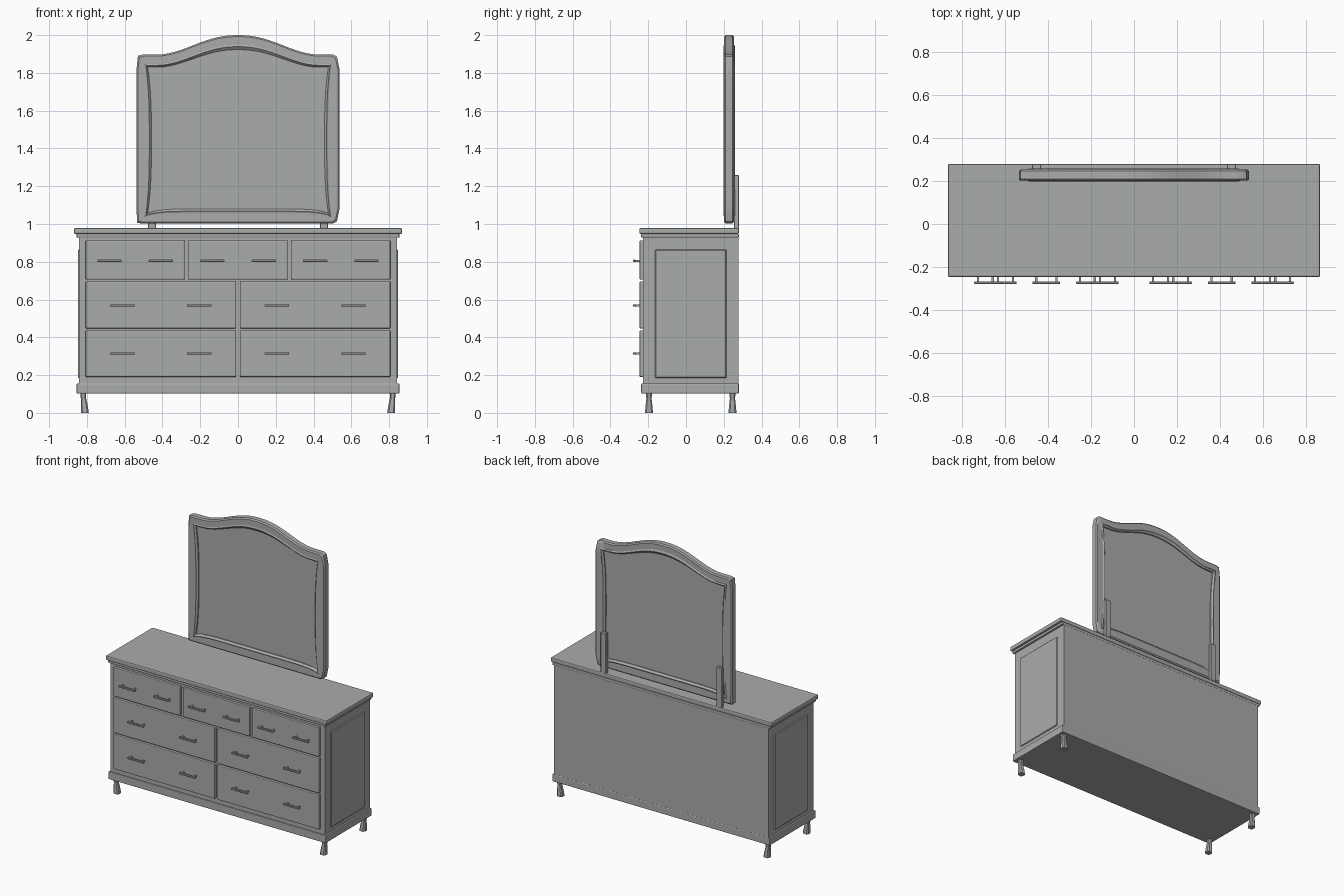
import bpy, bmesh, math

if "Cube" in bpy.data.objects:
    bpy.data.objects.remove(bpy.data.objects["Cube"])

paint = bpy.data.materials.new("grey_paint")
paint.diffuse_color = (0.40, 0.415, 0.405, 1)
paint.use_nodes = True
paint.node_tree.nodes["Principled BSDF"].inputs["Base Color"].default_value = paint.diffuse_color


def finish(name, bm):
    bmesh.ops.recalc_face_normals(bm, faces=bm.faces)
    me = bpy.data.meshes.new(name)
    bm.to_mesh(me)
    bm.free()
    me.materials.append(paint)
    ob = bpy.data.objects.new(name, me)
    bpy.context.collection.objects.link(ob)
    return ob


def box(name, x, y, z, bevel=0, segments=2):
    """Box from (min, max) ranges, with optional rounded edges."""
    bm = bmesh.new()
    bmesh.ops.create_cube(bm, size=1)
    for v in bm.verts:
        v.co = [r[0] if c < 0 else r[1] for c, r in zip(v.co, (x, y, z))]
    ob = finish(name, bm)
    if bevel:
        m = ob.modifiers.new("rounding", "BEVEL")
        m.width, m.segments = bevel, segments
    return ob


def smooth(ob):
    for o in bpy.context.selected_objects:
        o.select_set(False)
    ob.select_set(True)
    bpy.context.view_layer.objects.active = ob
    bpy.ops.object.shade_smooth_by_angle(angle=math.radians(35))


# Cabinet carcass, plinth and top
box("cabinet_body", (-0.842, 0.842), (-0.228, 0.278), (0.11, 0.935))
box("plinth", (-0.854, 0.854), (-0.237, 0.28), (0.102, 0.156), 0.005)
box("top_moulding", (-0.855, 0.855), (-0.238, 0.28), (0.928, 0.948), 0.005)
box("top_slab", (-0.868, 0.868), (-0.247, 0.28), (0.947, 0.979), 0.007)
for s in (-1, 1):
    box("side_panel", sorted((s * 0.83, s * 0.848)), (-0.165, 0.215), (0.185, 0.865), 0.005, 1)


# Drawers, each with two bar handles
def handle(x, z):
    box("handle_bar", (x - 0.064, x + 0.064), (-0.280, -0.268), (z - 0.006, z + 0.006), 0.002, 1)
    for s in (-1, 1):
        c = x + s * 0.047
        box("handle_post", (c - 0.005, c + 0.005), (-0.27, -0.24), (z - 0.005, z + 0.005))


rows = [((0.706, 0.913), 0.805, 0.136, [(-0.807, -0.283), (-0.263, 0.263), (0.283, 0.807)]),
        ((0.447, 0.696), 0.569, 0.203, [(-0.807, -0.010), (0.010, 0.807)]),
        ((0.190, 0.437), 0.315, 0.203, [(-0.807, -0.010), (0.010, 0.807)])]
for zr, hz, spread, columns in rows:
    for xr in columns:
        box("drawer_front", xr, (-0.246, -0.22), zr, 0.005)
        for s in (-1, 1):
            handle((xr[0] + xr[1]) / 2 + s * spread, hz)

# Splayed feet that widen toward the floor
for sx in (-1, 1):
    for y in (-0.196, 0.246):
        bm = bmesh.new()
        rings = []
        for z, r, x in ((0, 0.021, 0.811), (0.03, 0.019, 0.813), (0.075, 0.014, 0.818), (0.11, 0.016, 0.82)):
            k = r * 0.6
            rings.append([bm.verts.new((sx * x + a, y + b, z)) for a, b in
                          ((r, k), (k, r), (-k, r), (-r, k), (-r, -k), (-k, -r), (k, -r), (r, -k))])
        for a, b in zip(rings, rings[1:]):
            for i in range(8):
                j = (i + 1) % 8
                bm.faces.new((a[i], a[j], b[j], b[i]))
        bm.faces.new(rings[0])
        bm.faces.new(rings[-1])
        finish("foot", bm)


# Mirror outlines: sampled by parameter so that loops bridge one to one
def crown(x, edge, apex, half):
    """Arched top that eases out into level shoulders."""
    t = min(abs(x) / half, 1)
    return edge + (apex - edge) * (0.5 + 0.5 * math.cos(math.pi * t ** 1.12))


def loop(hx, mid_x, top, apex, half, bottom, mid_bottom, n=32, side=12):
    pts = []
    for i in range(n):                                   # top, left to right
        x = -hx + 2 * hx * i / n
        pts.append((x, crown(x, top, apex, half)))
    flare = lambda u: abs(2 * u - 1) ** 3                # corners flare outward
    for i in range(side):                                # right side, downward
        u = i / side
        pts.append((mid_x + (hx - mid_x) * flare(u), top + (bottom - top) * u))
    for i in range(n):                                   # bottom, right to left
        u = i / n
        pts.append((hx - 2 * hx * u, mid_bottom + (bottom - mid_bottom) * abs(2 * u - 1) ** 8))
    for i in range(side):                                # left side, upward
        u = i / side
        pts.append((-mid_x - (hx - mid_x) * flare(u), bottom + (top - bottom) * u))
    return pts


def ring_solid(name, sections):
    """Closed ring skinned through (outline, y) sections."""
    bm = bmesh.new()
    rings = [[bm.verts.new((x, y, z)) for x, z in pts] for pts, y in sections]
    for a, b in zip(rings, rings[1:] + rings[:1]):
        for i in range(len(a)):
            j = (i + 1) % len(a)
            bm.faces.new((a[i], a[j], b[j], b[i]))
    ob = finish(name, bm)
    smooth(ob)
    return ob


def outer(d):
    """Outer frame outline, shrunk by d, with clipped corners."""
    pts = loop(0.537 - d, 0.537 - d, 1.897 - d, 2.0 - d, 0.43, 1.003 + d, 1.003 + d)
    for i, cut in ((0, 0.012), (32, 0.022), (44, 0.022), (76, 0.004)):
        x, z = pts[i]
        pts[i] = (x - math.copysign(cut * 0.6, x), z - math.copysign(cut * 0.5, z - 1.45))
    return pts


bead_out = loop(0.497, 0.481, 1.850, 1.955, 0.43, 1.036, 1.056)
bead_in = loop(0.478, 0.458, 1.830, 1.923, 0.43, 1.058, 1.080)
bead_mid = [((a[0] + b[0]) / 2, (a[1] + b[1]) / 2) for a, b in zip(bead_out, bead_in)]

ring_solid("mirror_frame", [(outer(0.008), 0.202), (outer(0), 0.210), (outer(0), 0.246), (outer(0.008), 0.253),
                            (bead_mid, 0.253), (bead_mid, 0.202)])
ring_solid("mirror_bead", [(bead_out, 0.204), (bead_out, 0.252), (bead_mid, 0.259),
                           (bead_in, 0.247), (bead_in, 0.210), (bead_mid, 0.198)])

# Mirror pane set back inside the bead
bm = bmesh.new()
faces = [bm.faces.new([bm.verts.new((x, y, z)) for x, z in bead_mid]) for y in (0.218, 0.240)]
finish("mirror_pane", bm)

# Upright brackets behind the mirror
for s in (-1, 1):
    box("mirror_bracket", sorted((s * 0.434, s * 0.476)), (0.254, 0.280), (0.975, 1.26), 0.003, 1)
